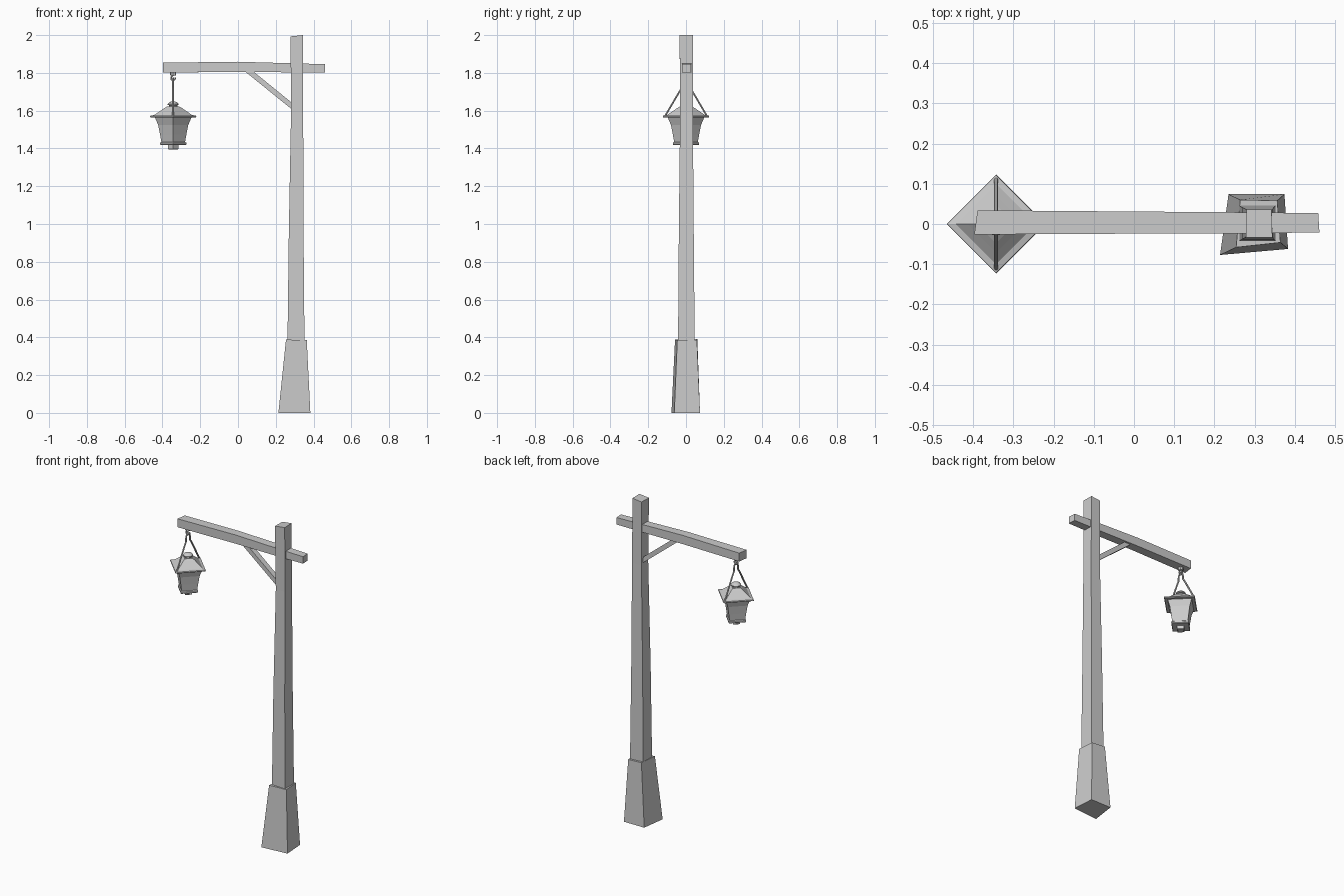
import bpy, math
from mathutils import Vector

if "Cube" in bpy.data.objects:
    bpy.data.objects.remove(bpy.data.objects["Cube"])

LX = -0.343  # lantern axis


def loft(name, rings, smooth=False):
    """Closed solid through rings with equal vertex counts."""
    n = len(rings[0])
    verts = [v for r in rings for v in r]
    faces = [tuple(range(n))[::-1], tuple(range(len(verts) - n, len(verts)))]
    for k in range(len(rings) - 1):
        for i in range(n):
            j = (i + 1) % n
            faces.append((k*n + i, k*n + j, k*n + n + j, k*n + n + i))
    me = bpy.data.meshes.new(name)
    me.from_pydata(verts, [], faces)
    ob = bpy.data.objects.new(name, me)
    bpy.context.collection.objects.link(ob)
    bpy.ops.object.select_all(action='DESELECT')
    ob.select_set(True)
    bpy.context.view_layer.objects.active = ob
    bpy.ops.object.mode_set(mode='EDIT')
    bpy.ops.mesh.select_all(action='SELECT')
    bpy.ops.mesh.normals_make_consistent(inside=False)
    bpy.ops.object.mode_set(mode='OBJECT')
    if smooth:
        bpy.ops.object.shade_smooth_by_angle(angle=math.radians(35))
    return ob


def rect_z(x0, x1, y0, y1, z):
    return [(x0, y0, z), (x1, y0, z), (x1, y1, z), (x0, y1, z)]


def rect_x(x, y0, y1, z0, z1, skew=0):
    return [(x, y0, z0), (x + skew, y1, z0), (x + skew, y1, z1), (x, y0, z1)]


def turned(name, profile, sides=4, smooth=False):
    """Rings about the lantern axis; with four sides the corners face x and y."""
    return loft(name, [[(LX + r*math.cos(2*math.pi*i/sides), r*math.sin(2*math.pi*i/sides), z)
                        for i in range(sides)] for r, z in profile], smooth)


def rod(name, pts, radius, sides=6):
    """Thin bent rod through points."""
    pts = [Vector(p) for p in pts]
    # fixed plane normal of the path keeps the section from twisting
    nrm = (pts[1] - pts[0]).cross(pts[-1] - pts[0]).normalized()
    rings = []
    for i, p in enumerate(pts):
        t = (pts[min(i + 1, len(pts) - 1)] - pts[max(i - 1, 0)]).normalized()
        b = t.cross(nrm)
        rings.append([tuple(p + radius*(math.cos(a)*nrm + math.sin(a)*b))
                      for a in (2*math.pi*k/sides for k in range(sides))])
    return loft(name, rings, True)


# Flared, uneven wooden foot
loft("post_foot", [
    [(0.214, -0.077, 0), (0.383, -0.062, 0), (0.374, 0.074, 0), (0.235, 0.074, 0)],
    [(0.254, -0.058, 0.388), (0.364, -0.046, 0.385), (0.356, 0.058, 0.385), (0.264, 0.060, 0.39)]])

# Slightly bent tapering post
loft("post", [
    rect_z(0.262, 0.352, -0.042, 0.046, 0.37),
    rect_z(0.269, 0.347, -0.038, 0.041, 0.95),
    rect_z(0.281, 0.345, -0.031, 0.036, 1.60),
    [(0.278, -0.034, 1.993), (0.344, -0.034, 2.0), (0.342, 0.036, 2.0), (0.280, 0.036, 1.993)]])

# Cross arm
loft("cross_arm", [
    rect_x(-0.397, -0.026, 0.034, 1.802, 1.854, 0.008),
    rect_x(0.0, -0.024, 0.031, 1.805, 1.859),
    rect_x(0.28, -0.023, 0.029, 1.803, 1.851),
    rect_x(0.461, -0.021, 0.027, 1.803, 1.846, -0.003)])

# Diagonal brace
loft("brace", [
    [(0.034, -0.016, 1.81), (0.078, -0.016, 1.81), (0.078, 0.018, 1.81), (0.034, 0.018, 1.81)],
    [(0.29, -0.016, 1.603), (0.29, -0.016, 1.638), (0.29, 0.018, 1.638), (0.29, 0.018, 1.603)]])

# Lantern, turned 45 degrees
turned("lantern_roof", [(0.118, 1.563), (0.123, 1.567), (0.121, 1.573), (0.100, 1.577),
                        (0.072, 1.596), (0.048, 1.613), (0.032, 1.622)])
turned("lantern_body", [(0.062, 1.430), (0.070, 1.475), (0.080, 1.525), (0.097, 1.565)])
turned("lantern_floor", [(0.066, 1.418), (0.070, 1.421), (0.070, 1.430), (0.063, 1.434)])
turned("lantern_bottom_knob", [(0.022, 1.394), (0.028, 1.398), (0.028, 1.420)])
turned("lantern_cap", [(0.022, 1.618), (0.022, 1.628), (0.029, 1.631), (0.029, 1.636),
                       (0.020, 1.645), (0.008, 1.649)], 10, True)

# Bail handle with narrow looped top
half = [(0.113, 1.568), (0.033, 1.704), (0.020, 1.722), (0.020, 1.742), (0.014, 1.762)]
rod("bail_handle", [(LX, -y, z) for y, z in half] + [(LX, 0, 1.771)]
    + [(LX, y, z) for y, z in reversed(half)], 0.0052)

# Hook under the arm
rod("hook", [(-0.346, 0, 1.808), (-0.347, 0, 1.785), (-0.354, 0, 1.777), (-0.353, 0, 1.765),
             (-0.343, 0, 1.760), (-0.334, 0, 1.766), (-0.332, 0, 1.776)], 0.005)
turned("hook_plate", [(0.013, 1.786), (0.016, 1.79), (0.016, 1.806)], 8)
